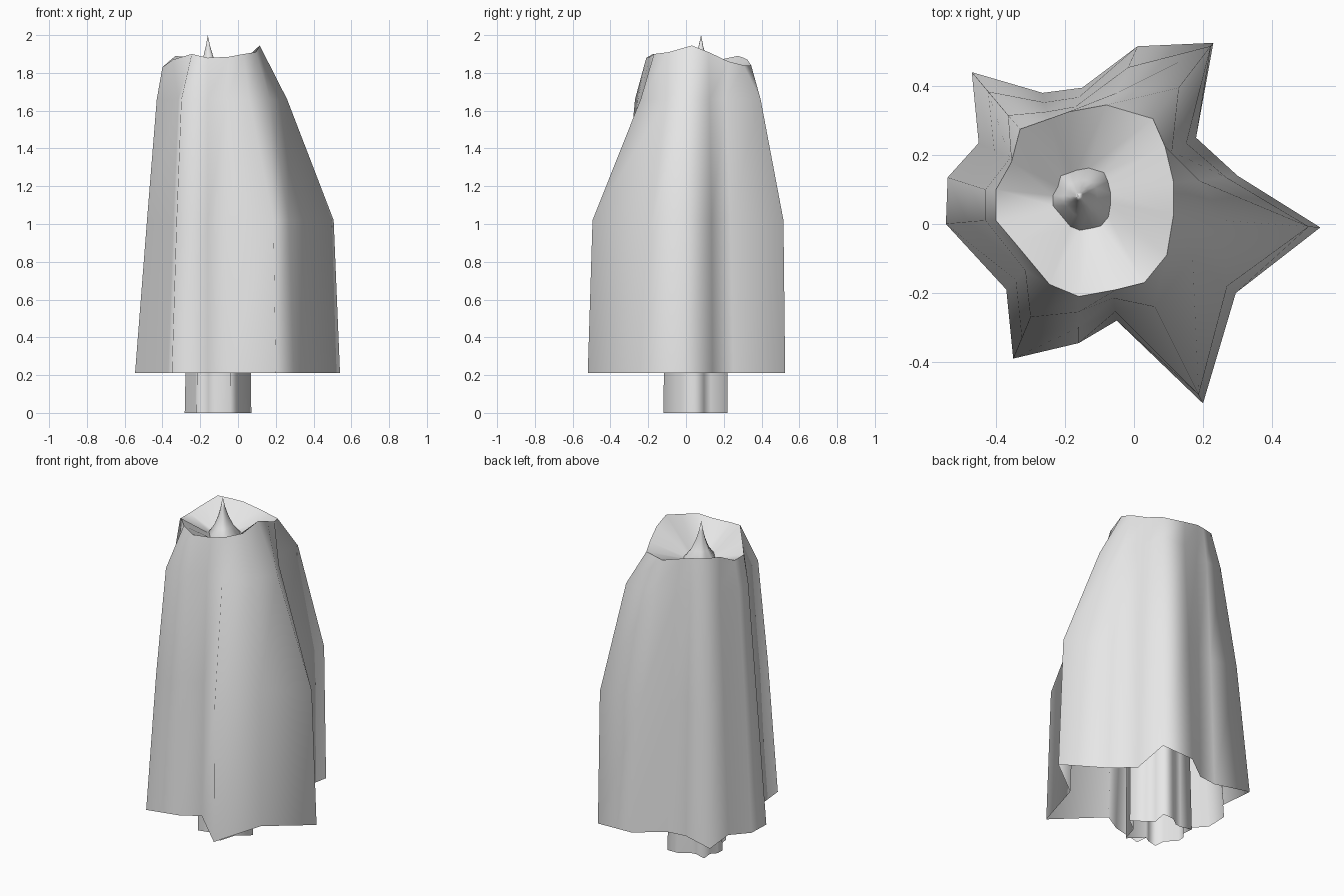
import bpy, bmesh
from mathutils import Vector

if "Cube" in bpy.data.objects:
    bpy.data.objects.remove(bpy.data.objects["Cube"])

grey = bpy.data.materials.new("light grey")
grey.diffuse_color = (0.8, 0.8, 0.8, 1)
grey.use_nodes = True
grey.node_tree.nodes["Principled BSDF"].inputs["Base Color"].default_value = grey.diffuse_color

# star-shaped cross-section: hem, shoulder and rim of every rib
HEM = [(.54, -.01), (.30, .14), (.18, .25), (.23, .525), (.01, .515), (-.15, .395),
       (-.265, .38), (-.47, .44), (-.45, .235), (-.54, .135), (-.545, 0), (-.37, -.19),
       (-.35, -.39), (-.16, -.345), (-.05, -.28), (.2, -.52), (.295, -.2)]
SHOULDER = [(.26, .01), (.19, .125), (.11, .21), (.13, .395), (-.05, .38), (-.17, .34),
            (-.255, .325), (-.365, .315), (-.36, .19), (-.43, .10), (-.43, .01), (-.315, -.135),
            (-.30, -.27), (-.16, -.255), (-.06, -.215), (.06, -.24), (.17, -.10)]
RIM = [(.115, .03, 1.945), (.115, .12, 1.91), (.09, .225, 1.86), (.055, .305, 1.84),
       (-.08, .345, 1.84), (-.19, .325, 1.87), (-.245, .305, 1.88), (-.33, .275, 1.89),
       (-.355, .18, 1.87), (-.40, .10, 1.83), (-.40, .01, 1.83), (-.345, -.055, 1.87),
       (-.245, -.175, 1.90), (-.16, -.21, 1.88), (-.05, -.19, 1.885), (.03, -.17, 1.90),
       (.095, -.09, 1.91)]
# how far each rib has leaned in at mid height
LEAN = [.12, .3, .4, .07, .45, .5, .5, .45, .5, .55, .55, .5, .5, .5, .4, .09, .2]

hem = [Vector((x, y, .21)) for x, y in HEM]
shoulder = [Vector((x, y, 1.66)) for x, y in SHOULDER]
rim = [Vector(p) for p in RIM]
middle = [a.lerp(b, t) for a, b, t in zip(hem, shoulder, LEAN)]
for p in middle:
    p.z = 1.02


def loft(name, rings, tip=None):
    """Skin stacked closed rings, optionally ending in one point."""
    bm = bmesh.new()
    rows = [[bm.verts.new(p) for p in ring] for ring in rings]
    n = len(rows[0])
    for low, high in zip(rows, rows[1:]):
        for i in range(n):
            j = (i + 1) % n
            bm.faces.new((low[i], low[j], high[j], high[i]))
    if tip:
        top = bm.verts.new(tip)
        for i in range(n):
            bm.faces.new((rows[-1][i], rows[-1][(i + 1) % n], top))
    for f in bm.faces:
        f.smooth = True
    mesh = bpy.data.meshes.new(name)
    bm.to_mesh(mesh)
    bm.free()
    mesh.materials.append(grey)
    ob = bpy.data.objects.new(name, mesh)
    bpy.context.collection.objects.link(ob)
    return ob


def slim(ring, z):
    """Core section: the same star, scaled down."""
    return [Vector((p.x * .325 - .105, p.y * .325 + .05, z)) for p in ring]


def toward(ring, centre, t, z):
    return [Vector((p.x + (centre.x - p.x) * t, p.y + (centre.y - p.y) * t, z)) for p in ring]


tip = Vector((-.16, .08, 2.0))
neck = slim(rim, 1.78)

# outer skirt, open at the bottom
loft("outer_skirt", [hem, middle, shoulder, rim])

# sunken top between the rim and the core
loft("sunken_top", [rim, neck])

# inner core running up through the skirt into a concave spike
loft("inner_core", [slim(hem, 0), slim(middle, 1.0), slim(shoulder, 1.6), neck,
                    toward(neck, tip, .42, 1.83), toward(neck, tip, .68, 1.885),
                    toward(neck, tip, .86, 1.94)], tip)
